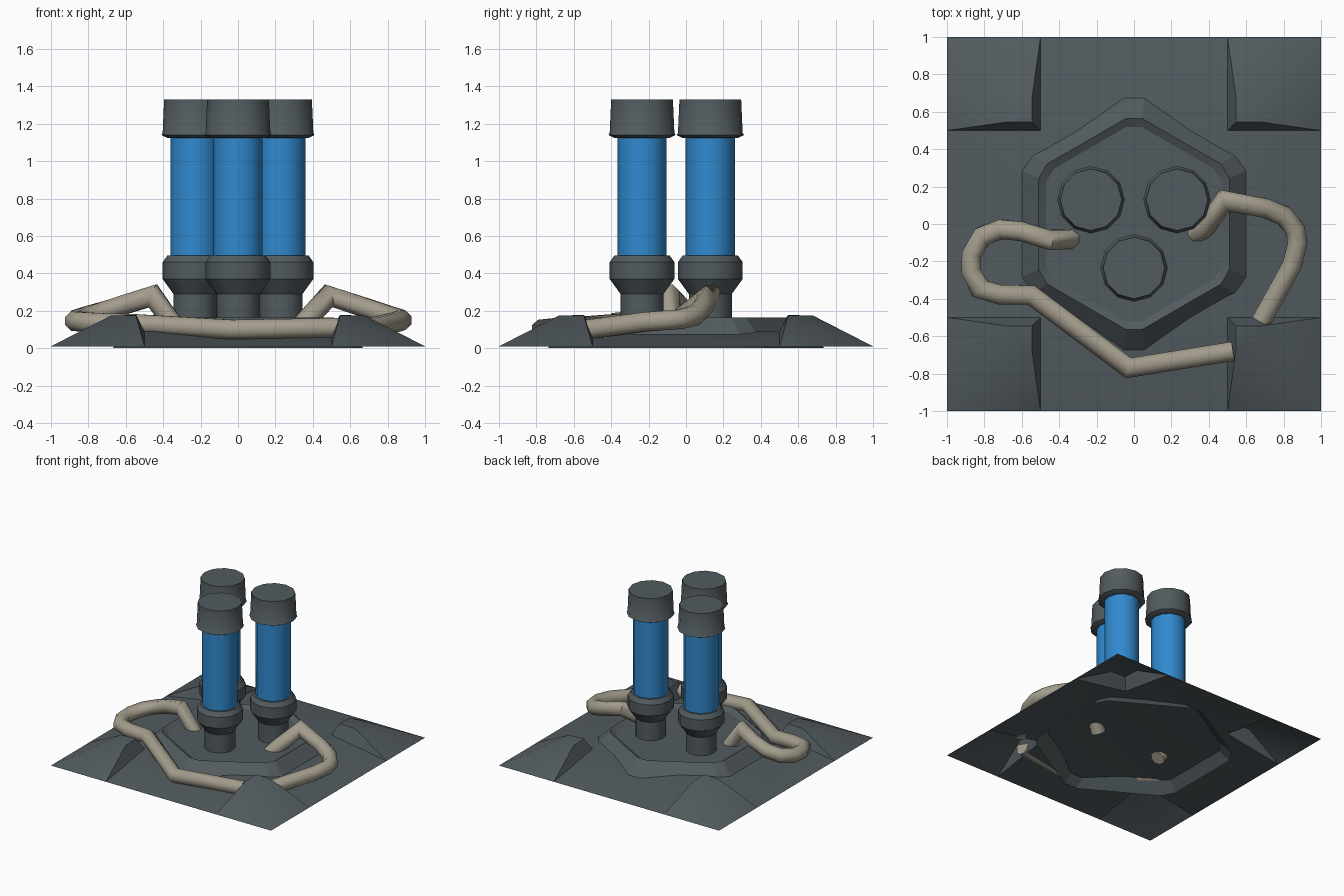
import bpy, bmesh, math
from mathutils import Vector

if "Cube" in bpy.data.objects:
    bpy.data.objects.remove(bpy.data.objects["Cube"])


def material(name, rgb):
    m = bpy.data.materials.new(name)
    m.diffuse_color = (*rgb, 1)
    m.use_nodes = True
    m.node_tree.nodes["Principled BSDF"].inputs["Base Color"].default_value = m.diffuse_color
    return m


GREY = material("dark_grey_metal", (0.085, 0.105, 0.115))
BLUE = material("blue_glass", (0.03, 0.25, 0.62))
TAN = material("tan_hose", (0.37, 0.335, 0.265))


def finish(name, bm, mats, smooth=None):
    me = bpy.data.meshes.new(name)
    bm.to_mesh(me)
    bm.free()
    ob = bpy.data.objects.new(name, me)
    bpy.context.collection.objects.link(ob)
    for m in mats:
        me.materials.append(m)
    if smooth:
        bpy.ops.object.select_all(action='DESELECT')
        ob.select_set(True)
        bpy.context.view_layer.objects.active = ob
        bpy.ops.object.shade_smooth_by_angle(angle=math.radians(smooth))
    return ob


def loft(bm, rings, cap_start=False, cap_end=True):
    """Skin a list of equal-sized point rings; returns the side faces per band."""
    vs = [[bm.verts.new(p) for p in r] for r in rings]
    bands = []
    for a, b in zip(vs, vs[1:]):
        n = len(a)
        bands.append([bm.faces.new((a[i], a[(i + 1) % n], b[(i + 1) % n], b[i]))
                      for i in range(n)])
    if cap_start:
        bm.faces.new(vs[0][::-1])
    if cap_end:
        bm.faces.new(vs[-1])
    return bands


# Base sheet: raised centre, four sloping sides, four hollow corner wedges
def face_up(bm, pts):
    f = bm.faces.new([bm.verts.new(p) for p in pts])
    f.normal_update()
    if f.normal.z < 0:
        f.normal_flip()


LOW, MID, TOP = 0.01, 0.09, 0.178
bm = bmesh.new()
face_up(bm, [(-.5, -.5, MID), (.5, -.5, MID), (.5, .5, MID), (-.5, .5, MID)])
for s in (-1, 1):
    face_up(bm, [(s * .5, -.5, MID), (s * 1, -.5, LOW), (s * 1, .5, LOW), (s * .5, .5, MID)])
    face_up(bm, [(-.5, s * .5, MID), (-.5, s * 1, LOW), (.5, s * 1, LOW), (.5, s * .5, MID)])
wedge = {
    "in": (.5, .5, MID), "x": (1, .5, LOW), "y": (.5, 1, LOW), "out": (1, 1, LOW),
    "a": (.545, .545, TOP), "b": (.545, .68, TOP - .004), "c": (.68, .545, TOP - .004),
}
for sx in (-1, 1):
    for sy in (-1, 1):
        for keys in (("in", "a", "b", "y"), ("in", "x", "c", "a"), ("a", "c", "b"),
                     ("b", "c", "out"), ("y", "b", "out"), ("c", "x", "out")):
            face_up(bm, [(wedge[k][0] * sx, wedge[k][1] * sy, wedge[k][2]) for k in keys])
bmesh.ops.remove_doubles(bm, verts=bm.verts, dist=1e-4)
finish("base_sheet", bm, [GREY], 20)


# Hexagonal platform with cut corners and a shallow tray on top, open below
def hexagon(apothem, z):
    r = apothem * 1.108
    return [Vector((r * math.cos(math.radians(30 + 60 * k + d)),
                    r * math.sin(math.radians(30 + 60 * k + d)), z))
            for k in range(6) for d in (-4.55, 4.55)]


bm = bmesh.new()
loft(bm, [hexagon(.67, 0), hexagon(.51, .165), hexagon(.47, .14)])
finish("hex_platform", bm, [GREY], 20)

# Three capped canisters
PROFILE = [(.115, .12), (.115, .29), (.173, .37), (.173, .46), (.148, .495), (.132, .495),
           (.132, 1.125), (.15, 1.125), (.18, 1.14), (.173, 1.15), (.165, 1.33)]
SIDES = 12
for n, (cx, cy) in enumerate([(-.23, .13), (.23, .13), (0, -.235)]):
    bm = bmesh.new()
    rings = [[(cx + r * math.cos(2 * math.pi * i / SIDES),
               cy + r * math.sin(2 * math.pi * i / SIDES), z) for i in range(SIDES)]
             for r, z in PROFILE]
    bands = loft(bm, rings, cap_start=True)
    for f in bands[5]:              # straight glass section
        f.material_index = 1
    finish(f"canister_{n + 1}", bm, [GREY, BLUE], 32)


# Hoses: rings mitred along a path
def hose(name, path, radius=.056, sides=8):
    pts = [Vector(p) for p in path]
    rings = []
    for i, p in enumerate(pts):
        d_in = (p - pts[i - 1]).normalized() if i else (pts[1] - p).normalized()
        d_out = (pts[i + 1] - p).normalized() if i < len(pts) - 1 else d_in
        t = (d_in + d_out).normalized()
        # horizontal side vector, widened so the bend keeps its thickness
        side = t.cross(Vector((0, 0, 1))).normalized()
        up = side.cross(t).normalized()
        bend = d_out - d_in
        stretch = 1 / max(t.dot(d_in), .75) - 1
        ring = []
        for k in range(sides):
            a = 2 * math.pi * (k + .5) / sides
            o = (side * math.cos(a) + up * math.sin(a)) * radius
            if bend.length > 1e-4:
                b = bend.normalized()
                o += b * o.dot(b) * stretch
            ring.append(p + o)
        rings.append(ring)
    bm = bmesh.new()
    loft(bm, rings, cap_start=True)
    bmesh.ops.recalc_face_normals(bm, faces=bm.faces)
    finish(name, bm, [TAN], 50)


hose("left_hose", [(-.30, -.08, .06), (-.455, -.085, .28), (-.60, -.04, .235),
                   (-.71, -.028, .20), (-.81, -.065, .17), (-.868, -.16, .15),
                   (-.872, -.25, .145), (-.825, -.345, .14), (-.72, -.378, .135),
                   (-.55, -.38, .13), (-.03, -.77, .10), (.53, -.68, .11)])
hose("right_hose", [(.29, -.07, .06), (.38, -.02, .165), (.485, .125, .28),
                    (.70, .085, .21), (.80, .045, .175), (.862, -.03, .155),
                    (.875, -.10, .15), (.845, -.22, .14), (.68, -.52, .10)])
